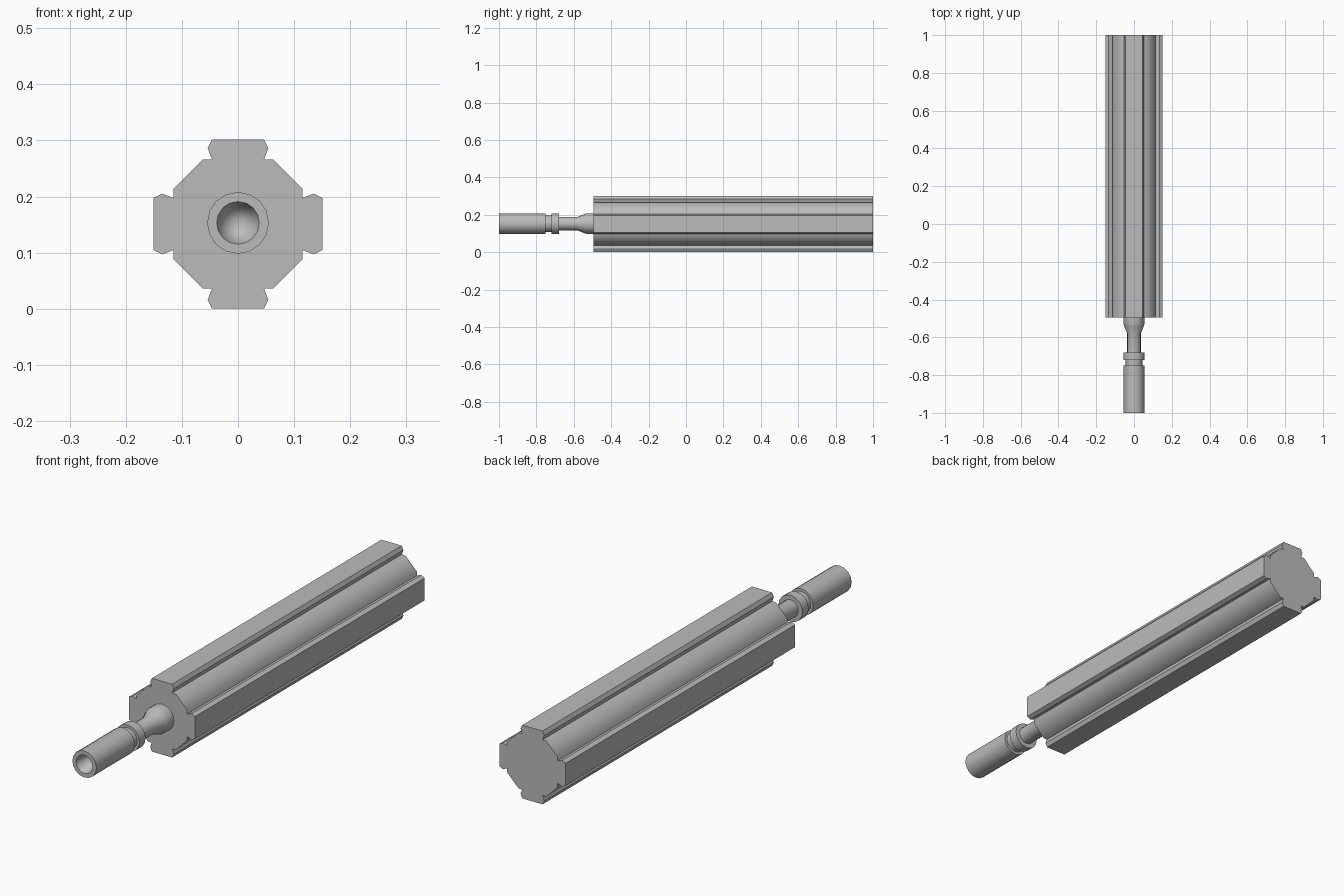
import bpy
import bmesh
import math
from mathutils import Vector

cube = bpy.data.objects.get("Cube")
if cube:
    bpy.data.objects.remove(cube, do_unlink=True)

# Single plain metal colour
metal = bpy.data.materials.new("grey metal")
metal.use_nodes = True
colour = (0.5, 0.5, 0.5, 1)
metal.diffuse_color = colour
metal.node_tree.nodes["Principled BSDF"].inputs["Base Color"].default_value = colour

CENTRE = 0.151
FRONT, BACK = -0.495, 1.0


def finish(name, bm, angle):
    bmesh.ops.recalc_face_normals(bm, faces=bm.faces)
    mesh = bpy.data.meshes.new(name)
    bm.to_mesh(mesh)
    bm.free()
    mesh.materials.append(metal)
    obj = bpy.data.objects.new(name, mesh)
    bpy.context.collection.objects.link(obj)
    bpy.ops.object.select_all(action="DESELECT")
    obj.select_set(True)
    bpy.context.view_layer.objects.active = obj
    if angle:
        bpy.ops.object.shade_smooth_by_angle(angle=math.radians(angle))
    return obj


def prism(name, outline, turn=0, angle=0):
    """Extrude an (x, z) outline along the body, turned about its axis."""
    bm = bmesh.new()
    c, s = math.cos(turn), math.sin(turn)
    face = bm.faces.new([bm.verts.new((x * c - z * s, FRONT, CENTRE + x * s + z * c))
                         for x, z in outline])
    extruded = bmesh.ops.extrude_face_region(bm, geom=[face], use_keep_orig=True)
    moved = [v for v in extruded["geom"] if isinstance(v, bmesh.types.BMVert)]
    bmesh.ops.translate(bm, verts=moved, vec=Vector((0, BACK - FRONT, 0)))
    return finish(name, bm, angle)


def lathe(name, profile, z, sides):
    """Spin a (radius, y) profile around the long axis."""
    bm = bmesh.new()
    verts = [bm.verts.new((0, y, z + r)) for r, y in profile]
    edges = [bm.edges.new(pair) for pair in zip(verts, verts[1:])]
    bmesh.ops.spin(bm, geom=verts + edges, cent=(0, 0, z), axis=(0, 1, 0),
                   angle=math.tau, steps=sides, use_duplicate=False)
    bmesh.ops.remove_doubles(bm, verts=bm.verts, dist=0.0001)
    return finish(name, bm, 35)


# Eight-sided core, softly shaded across its corners
a, b = 0.115, 0.063
prism("core", [(b, a), (a, b), (a, -b), (b, -a),
               (-b, -a), (-a, -b), (-a, b), (-b, a)], angle=50)

# Four undercut rails running along the core
rail = [(-0.046, 0.114), (-0.054, 0.135), (-0.046, 0.151),
        (0.046, 0.151), (0.054, 0.135), (0.046, 0.114)]
for i, side in enumerate(("top", "left", "bottom", "right")):
    prism(side + "_rail", rail, turn=-i * math.pi / 2)

# Stem with flared root, grooved collar and conical socket in its tip
lathe("stem", [(0, -0.88), (0.038, -1.0), (0.055, -1.0), (0.055, -0.75),
               (0.044, -0.75), (0.044, -0.72), (0.055, -0.72), (0.055, -0.68),
               (0.036, -0.68), (0.036, -0.58), (0.052, -0.54), (0.055, -0.53),
               (0.055, -0.485)], 0.153, 16)
